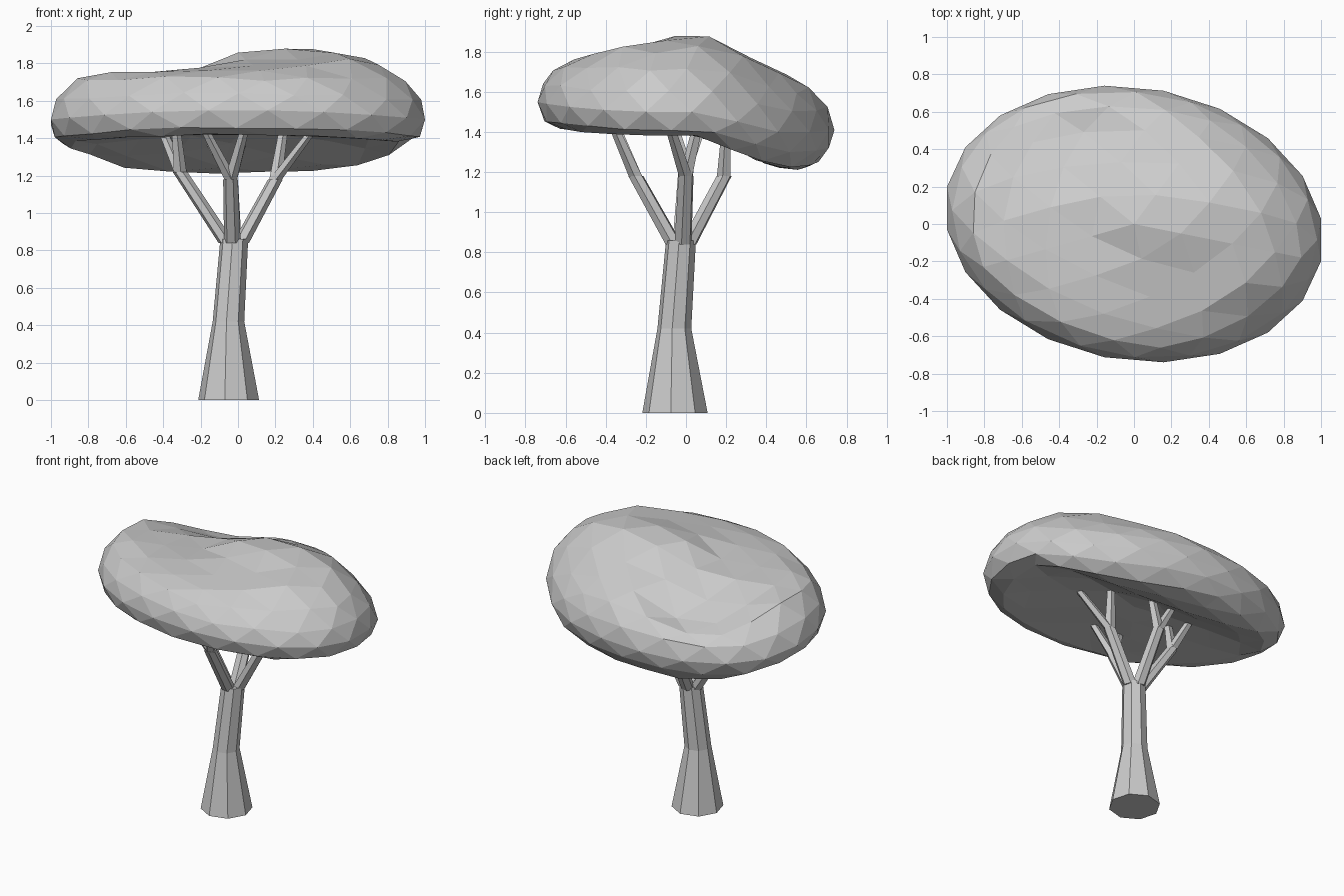
import bpy, bmesh, math, random
from mathutils import Vector

random.seed(4)
if "Cube" in bpy.data.objects:
    bpy.data.objects.remove(bpy.data.objects["Cube"])

grey = bpy.data.materials.new("plain grey")
grey.use_nodes = True
grey.diffuse_color = (0.6, 0.6, 0.6, 1)
grey.node_tree.nodes["Principled BSDF"].inputs["Base Color"].default_value = grey.diffuse_color


def finish(bm, name):
    bmesh.ops.recalc_face_normals(bm, faces=bm.faces)
    mesh = bpy.data.meshes.new(name)
    bm.to_mesh(mesh)
    bm.free()
    mesh.materials.append(grey)
    obj = bpy.data.objects.new(name, mesh)
    bpy.context.collection.objects.link(obj)
    return obj


def limb(name, path, sides):
    """Faceted tapering limb through (x, y, z, radius) points."""
    bm = bmesh.new()
    rings = []
    for x, y, z, r in path:
        angles = [math.tau * (i + 0.84) / sides for i in range(sides)]
        rings.append([bm.verts.new((x + r * math.cos(a), y + r * math.sin(a), z))
                      for a in angles])
    for low, high in zip(rings, rings[1:]):
        for i in range(sides):
            j = (i + 1) % sides
            bm.faces.new((low[i], low[j], high[j], high[i]))
    bm.faces.new(rings[0])
    bm.faces.new(rings[-1])
    return finish(bm, name)


def step(v, a, b):
    t = min(1, max(0, (v - a) / (b - a)))
    return t * t * (3 - 2 * t)


# Trunk
limb("trunk", [(-0.05, -0.055, 0, 0.164), (-0.051, -0.058, 0.42, 0.085),
               (-0.02, -0.025, 0.86, 0.075)], 8)

# Four branches: fork base, elbow, then two twig tips
branches = {
    "front_branch": [(-0.03, -0.06, 0.84), (-0.04, -0.25, 1.18), (-0.17, -0.35, 1.43), (0.03, -0.36, 1.43)],
    "back_branch": [(-0.025, 0.01, 0.84), (-0.04, 0.19, 1.18), (-0.15, 0.2, 1.38), (0.02, 0.2, 1.38)],
    "right_branch": [(-0.06, -0.025, 0.84), (-0.31, 0.0, 1.22), (-0.4, 0.08, 1.43), (-0.33, -0.06, 1.43)],
    "left_branch": [(0.015, -0.015, 0.84), (0.2, 0.0, 1.18), (0.39, -0.08, 1.43), (0.24, 0.06, 1.43)],
}
for name, (base, elbow, *tips) in branches.items():
    limb(name, [(*base, 0.045), (*elbow, 0.04)], 6)
    for n, tip in enumerate(tips):
        limb(f"{name}_twig_{n + 1}", [(*elbow, 0.036), (*tip, 0.026)], 5)

# Canopy: faceted ball pressed into a cushion that droops towards the back
bm = bmesh.new()
bmesh.ops.create_icosphere(bm, subdivisions=3, radius=1)
turn = math.radians(63)
for v in bm.verts:
    ux, uy, uz = v.co
    x = 1.012 * (ux * math.cos(turn) - uy * math.sin(turn))
    y = 0.735 * (ux * math.sin(turn) + uy * math.cos(turn)) - 0.085 * x
    back_corner = step(-x, 0.35, 0.85) * step(y, 0.1, 0.4)
    middle = 1.55 - 0.05 * x * x - 0.14 * step(y, 0, 0.58) + 0.03 * back_corner
    wobble = random.uniform(-0.01, 0.01) * min(1, abs(uz) * 2)
    if uz > 0:
        # raised crown over the back of the left half, lower shelf elsewhere
        crown = 0.22 + step(x, -0.3, 0.1) * (0.07 * step(y, -0.22, 0.02)
                                             + 0.04 * step(y, -0.6, -0.2))
        crown += 0.03 * step(x, 0.1, 0.5)
        crown -= 0.16 * max(0, y - 0.15)
        slope = 0.42 - 0.08 * step(-y, 0.25, 0.5)
        z = middle + min(slope * uz, crown) + wobble
    else:
        depth = 0.13 + 0.07 * step(y, 0.08, 0.42) - 0.05 * back_corner
        z = middle - min(-0.35 * uz, depth) + wobble * 0.4
    v.co = Vector((x, y, z))
finish(bm, "canopy")
